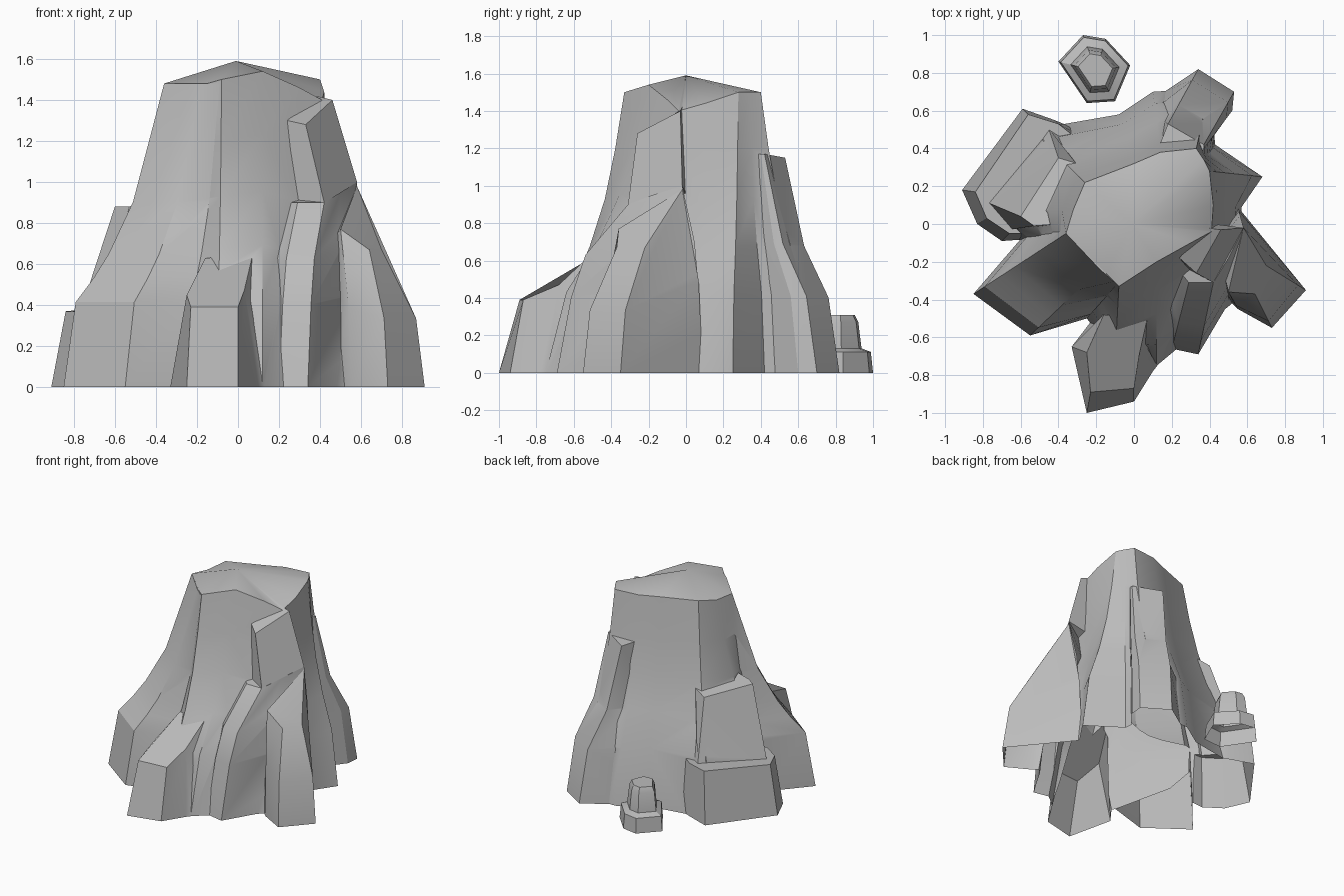
import bpy, bmesh, math
from mathutils import Vector

if "Cube" in bpy.data.objects:
    bpy.data.objects.remove(bpy.data.objects["Cube"], do_unlink=True)

stone = bpy.data.materials.new("grey_stone")
stone.use_nodes = True
grey = (0.5, 0.5, 0.5, 1)
stone.diffuse_color = grey
stone.node_tree.nodes["Principled BSDF"].inputs["Base Color"].default_value = grey


def rise(name, feet, heads, profile=((0, 0), (1, 1)), peak=None):
    """Closed block that climbs from foot points to head points.
    profile: (share of height, share of the way inward) pairs."""
    bm = bmesh.new()
    feet = [Vector(p).to_3d() for p in feet]
    heads = [Vector(p) for p in heads]
    rows = []
    for up, inward in profile:
        row = []
        for foot, head in zip(feet, heads):
            point = foot.lerp(head, inward)
            point.z = foot.z + (head.z - foot.z) * up
            row.append(bm.verts.new(point))
        rows.append(row)
    count = len(feet)
    for low, high in zip(rows, rows[1:]):
        for i in range(count):
            j = (i + 1) % count
            bm.faces.new((low[i], low[j], high[j], high[i]))
    bm.faces.new(rows[0][::-1])
    top = rows[-1]
    if peak:
        tip = bm.verts.new(peak)
        for i in range(count):
            bm.faces.new((top[i], top[(i + 1) % count], tip))
    else:
        bm.faces.new(top)
    bmesh.ops.recalc_face_normals(bm, faces=bm.faces)
    mesh = bpy.data.meshes.new(name)
    bm.to_mesh(mesh)
    bm.free()
    mesh.materials.append(stone)
    obj = bpy.data.objects.new(name, mesh)
    bpy.context.collection.objects.link(obj)
    return obj


def activate(obj):
    bpy.ops.object.select_all(action="DESELECT")
    obj.select_set(True)
    bpy.context.view_layer.objects.active = obj


def fuse(body, part):
    """Weld a part into the body and drop the part."""
    activate(body)
    union = body.modifiers.new("union", "BOOLEAN")
    union.operation = "UNION"
    union.solver = "EXACT"
    union.use_self = True
    union.object = part
    bpy.ops.object.modifier_apply(modifier=union.name)
    bpy.data.objects.remove(part, do_unlink=True)


def finish(obj):
    """Open the underside and shade."""
    bm = bmesh.new()
    bm.from_mesh(obj.data)
    under = [f for f in bm.faces if all(v.co.z < 0.001 for v in f.verts)]
    bmesh.ops.delete(bm, geom=under, context="FACES")
    bm.to_mesh(obj.data)
    bm.free()
    activate(obj)
    bpy.ops.object.shade_smooth_by_angle(angle=math.radians(30))


# Main tower, flaring towards the ground
flare = [(0, 0), (.28, .2), (.45, .5), (.62, .72), (.8, .87), (1, 1)]
tower_feet = [(-.1, -.7), (.12, -.75), (.3, -.6), (.52, -.42), (.57, .09),
              (.68, .25), (.43, .42), (.4, .72), (.1, .7), (-.08, .58),
              (-.54, .5), (-.8, .05), (-.6, -.09), (-.25, -.5)]
tower_rim = [(-.08, -.33, 1.5), (.12, -.2, 1.54), (.3, -.1, 1.46), (.41, -.04, 1.4), (.42, .1, 1.44),
             (.4, .28, 1.5), (.37, .34, 1.5), (.33, .4, 1.5), (.14, .38, 1.5), (0, .32, 1.5),
             (-.26, .22, 1.5), (-.32, .08, 1.47), (-.36, -.05, 1.48), (-.15, -.26, 1.48)]
rock = rise("rock_body", tower_feet, tower_rim, flare, peak=(-.01, 0, 1.59))

# Wide sweeping buttress, front right corner
fuse(rock, rise(
    "sweeping_buttress",
    [(-.6, -.08), (-.85, -.37), (-.55, -.59), (-.25, -.5)],
    [(-.34, 0, 1.46), (-.36, -.05, 1.48), (-.18, -.24, 1.48), (-.09, -.32, 1.48)],
    [(0, 0), (.28, .12), (.36, .3), (.44, .45), (.61, .69), (1, 1)]))

# Blunt wedge at the front
fuse(rock, rise(
    "front_wedge",
    [(-.2, -.48), (-.33, -.65), (-.25, -1), (0, -.94), (.1, -.78), (.2, -.65)],
    [(-.16, -.48, .63), (-.25, -.68, .45), (-.23, -.89, .39), (0, -.87, .39),
     (.03, -.68, .47), (.07, -.5, .64)]))

# Stepped buttress under the slab, and the slab itself
fuse(rock, rise(
    "slab_buttress",
    [(.16, -.58), (.2, -.66), (.34, -.69), (.5, -.42), (.55, .09)],
    [(.2, -.2, .9), (.29, -.31, .9), (.42, -.31, .9), (.5, -.18, .95), (.58, -.02, 1)],
    [(0, 0), (.45, .2), (.7, .4), (1, 1)]))
fuse(rock, rise(
    "leaning_slab",
    [(.29, -.24, .85), (.42, -.31, .9), (.58, -.02, 1), (.42, 0, .95)],
    [(.24, -.18, 1.3), (.33, -.26, 1.28), (.46, -.03, 1.4), (.38, -.02, 1.42)]))

# Pointed buttress on the left side
fuse(rock, rise(
    "left_buttress",
    [(.5, -.4), (.55, -.45), (.73, -.55), (.91, -.35), (.55, .09)],
    [(.46, -.2, .72), (.5, -.36, .77), (.64, -.37, .67), (.7, -.22, .67), (.58, -.02, .98)],
    [(0, 0), (.5, .2), (1, 1)]))

# Tall buttress at the back left
fuse(rock, rise(
    "back_buttress",
    [(.38, .42), (.52, .6), (.53, .7), (.34, .82), (.1, .66)],
    [(.34, .34, 1.17), (.37, .4, 1.17), (.37, .42, 1.17), (.18, .53, 1.15), (.12, .38, 1.16)],
    [(0, 0), (.35, .2), (.59, .65), (1, 1)]))

# Two-tier block at the back right
fuse(rock, rise(
    "block_lower_tier",
    [(-.3, .5), (-.42, .55), (-.59, .61), (-.91, .18), (-.83, 0), (-.7, -.09), (-.56, -.08)],
    [(-.3, .45, .4), (-.4, .53, .4), (-.56, .58, .4), (-.84, .17, .37), (-.78, .03, .37),
     (-.66, -.05, .37), (-.53, -.05, .37)]))
fuse(rock, rise(
    "block_upper_tier",
    [(-.33, .45, .3), (-.46, .53, .3), (-.79, .12, .3), (-.66, -.03, .3), (-.5, -.04, .3)],
    [(-.3, .32, .88), (-.4, .35, .84), (-.6, .04, .88), (-.53, -.01, .88), (-.4, 0, .92)]))
finish(rock)

# Small loose boulder behind
outline = [(-.1, .65), (-.02, .84), (-.15, .98), (-.27, 1), (-.4, .86), (-.25, .64)]
centre = Vector((-.2, .81))
crown = [(*centre.lerp(Vector(p), .48), .31) for p in outline]
finish(rise("loose_boulder", outline, crown,
            [(0, 0), (.36, .12), (.42, .62), (.88, .8), (1, 1)]))
